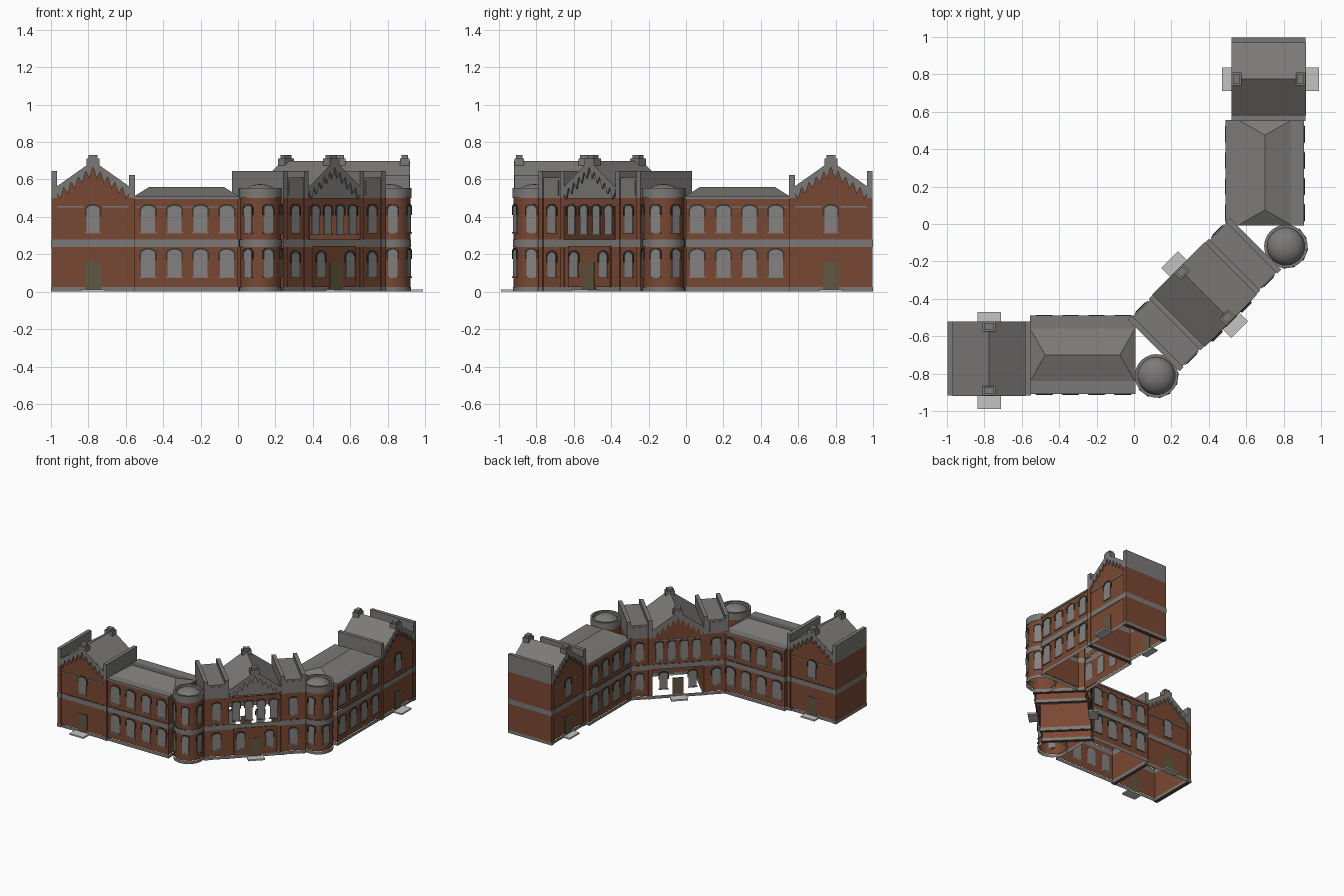
import bpy, math
from mathutils import Matrix, Vector

if "Cube" in bpy.data.objects:
    bpy.data.objects.remove(bpy.data.objects["Cube"])

def mat(name, r, g, b):
    m = bpy.data.materials.new(name)
    m.diffuse_color = (r, g, b, 1)
    m.use_nodes = True
    m.node_tree.nodes["Principled BSDF"].inputs["Base Color"].default_value = m.diffuse_color
    return m

BRICK = mat("brick", 0.19, 0.064, 0.032)
STONE = mat("grey_stone", 0.20, 0.195, 0.185)
GLASS = mat("window_grey", 0.23, 0.225, 0.215)
DARK = mat("dark_arch", 0.045, 0.038, 0.036)
DOOR = mat("olive_door", 0.12, 0.095, 0.05)
STEP = mat("pale_step", 0.55, 0.55, 0.54)

T = lambda x, y, z=0: Matrix.Translation((x, y, z))
R = lambda a: Matrix.Rotation(a, 4, 'Z')

def make(name, verts, faces, m, M):
    me = bpy.data.meshes.new(name)
    me.from_pydata([M @ Vector(v) for v in verts], [], faces)
    me.materials.append(m)
    ob = bpy.data.objects.new(name, me)
    bpy.context.collection.objects.link(ob)
    return ob

def prism(name, pts, y0, y1, m, M):
    """x-z profile (counter-clockwise seen from the front) extruded from y0 to y1"""
    n = len(pts)
    v = [(x, y0, z) for x, z in pts] + [(x, y1, z) for x, z in pts]
    f = [tuple(range(n)), tuple(reversed(range(n, 2 * n)))]
    f += [(i, i + n, (i + 1) % n + n, (i + 1) % n) for i in range(n)]
    return make(name, v, f, m, M)

def box(name, x0, x1, y0, y1, z0, z1, m, M):
    return prism(name, [(x0, z0), (x1, z0), (x1, z1), (x0, z1)], y0, y1, m, M)

def ring(name, pts, z0, z1, m, M, sides=None):
    """open wall sheet around a plan outline, optionally only some sides"""
    n = len(pts)
    v = [(x, y, z0) for x, y in pts] + [(x, y, z1) for x, y in pts]
    f = [(i, (i + 1) % n, (i + 1) % n + n, i + n) for i in (sides or range(n))]
    return make(name, v, f, m, M)

LEVELS = [("plinth", 0, .025, STONE, .004), ("lower_wall", .025, .24, BRICK, 0),
          ("band", .24, .28, STONE, .004), ("upper_wall", .28, .5, BRICK, 0)]

def rect(x0, x1, y0, y1, o=0):
    return [(x0 - o, y0 - o), (x1 + o, y0 - o), (x1 + o, y1 + o), (x0 - o, y1 + o)]

def block(name, x0, x1, y0, y1, M, skip=()):
    """four walls in layers; skip holds (layer, side) pairs left open"""
    for lay, z0, z1, m, o in LEVELS:
        sides = [i for i in range(4) if (lay, i) not in skip]
        ring(f"{name}_{lay}", rect(x0, x1, y0, y1, o), z0, z1, m, M, sides)

def window(name, F, s, z0, z1, w=.07, d=.004):
    """arched pane with dark arch and sill on a facade frame (outside is -y)"""
    def arc(h, zt, rise):
        return [(s + h * math.cos(math.pi * i / 8), zt - rise + rise * math.sin(math.pi * i / 8))
                for i in range(9)]
    inner, outer = arc(w / 2, z1, w * .3), arc(w / 2 + .009, z1 + .01, w * .3 + .01)
    prism(name + "_pane", [(s - w / 2, z0), (s + w / 2, z0)] + inner, -d, .002, GLASS, F)
    zl = z1 - w * .3 - .035
    prism(name + "_arch", [(s + w / 2, zl), (s + w / 2 + .009, zl)] + outer +
          [(s - w / 2 - .009, zl), (s - w / 2, zl)] + inner[::-1], -d - .003, 0, DARK, F)
    box(name + "_sill", s - w / 2 - .006, s + w / 2 + .006, -d - .004, 0, z0 - .008, z0, STONE, F)

def door(name, F, depth, d=.005):
    box(name, -.042, .042, -d, .001, .012, .16, DOOR, F)
    box(name + "_step", -.063, .063, -depth, 0, 0, .012, STEP, F)

def gable(name, F, w, m, back=.003):
    """gable wall with hanging zigzag fringe and a capped finial"""
    line = lambda s: .70 - .14 * abs(s) / w
    prism(name + "_gable", [(-w, .5), (w, .5), (w, .55), (0, .69), (-w, .55)],
          back - .003, back, m, F)
    n = 20
    zig = [(-w + 2 * w * i / n, line(-w + 2 * w * i / n) - .03 - (.05 if i % 2 else 0))
           for i in range(n + 1)]
    prism(name + "_fringe", zig + [(w, .56), (0, .70), (-w, .56)], -.009, 0, STONE, F)
    box(name + "_finial", -.035, .035, -.008, .045, .665, .712, STONE, F)
    box(name + "_finial_cap", -.024, .024, 0, .037, .712, .73, STONE, F)

def roof(name, M, w, d):
    prism(name, [(-w, .545), (0, .685), (w, .545), (w, .56), (0, .70), (-w, .56)],
          -d, d, STONE, M)

def parapet(name, x0, x1, d, top, M):
    box(name + "_pier", x0, x1, -d, d, .003, .5, BRICK, M)
    box(name + "_parapet", x0, x1, -d, d, .5, top, STONE, M)
    for z0, z1 in ((0, .025), (.24, .28)):
        ring(name + "_pier_band", rect(x0, x1, -d, d, .002), z0, z1, STONE, M)

# ---- left end wing
W = T(-.775, -.72)
block("left_wing", -.21, .21, -.19, .19, W)
roof("left_wing_roof", W, .198, .194)
parapet("left_wing_outer", -.223, -.193, .198, .645, W)
parapet("left_wing_inner", .193, .223, .198, .625, W)
for side, a, dep in (("front", 0, .08), ("back", math.pi, .06)):
    F = W @ R(a) @ T(0, -.19)
    n = "left_wing_" + side
    gable(n, F, .195, BRICK)
    door(n + "_door", F, dep)
    window(n + "_window", F, 0, .32, .46)
    for x0, x1 in ((-.19, -.05), (.05, .19)):
        box(n + "_string_course", x0, x1, -.004, 0, .45, .458, STONE, F)

# ---- left link with hipped roof
L = T(-.275, -.70)
block("left_link", -.275, .275, -.205, .205, L)
box("left_link_eaves", -.282, .282, -.21, .21, .495, .51, STONE, L)
make("left_link_hip_roof",
     [(-.28, -.14, .51), (.28, -.14, .51), (.28, .14, .51), (-.28, .14, .51), (-.2, 0, .56), (.2, 0, .56)],
     [(0, 1, 5, 4), (2, 3, 4, 5), (1, 2, 5), (3, 0, 4)], STONE, L)
for side, a in (("front", 0), ("back", math.pi)):
    F = L @ R(a) @ T(0, -.205)
    for i in range(4):
        s = (-.205 + .14 * i) * (1 if a == 0 else -1)
        window(f"left_link_{side}_upper_window", F, s, .32, .46, .075)
        window(f"left_link_{side}_lower_window", F, s, .08, .225, .075)
    box("left_link_string_course", -.27, .27, -.003, 0, .45, .456, STONE, F)

# ---- left corner turret
C = T(.12, -.812)
circ = lambda r: [(r * math.cos(math.tau * i / 32), r * math.sin(math.tau * i / 32)) for i in range(32)]
smooth = []
for lay, z0, z1, m, o in LEVELS + [("parapet", .5, .555, STONE, .006)]:
    smooth.append(ring("left_turret_" + lay, circ(.11 + o), z0, z1, m, C))
smooth.append(ring("left_turret_parapet_inside", circ(.1), .5, .555, STONE, C))
rim = [(x, y, .555) for x, y in circ(.116) + circ(.1)]
make("left_turret_rim", rim, [(i, (i + 1) % 32, (i + 1) % 32 + 32, i + 32) for i in range(32)], STONE, C)
bpy.ops.mesh.primitive_uv_sphere_add(segments=32, ring_count=16, radius=.1)
dome = bpy.context.object
dome.name = "left_turret_dome"
dome.data.transform(C @ T(0, 0, .505) @ Matrix.Diagonal((1, 1, .7, 1)))
dome.data.materials.append(STONE)
smooth.append(dome)
for a in (-37, 22.5, 82):
    F = C @ R(math.radians(a)) @ T(0, -.108)
    window("left_turret_upper_window", F, 0, .32, .46, .05)
    window("left_turret_lower_window", F, 0, .08, .225, .05)
bpy.ops.object.select_all(action='DESELECT')
for ob in smooth:
    ob.select_set(True)
bpy.context.view_layer.objects.active = dome
bpy.ops.object.shade_smooth_by_angle()

# ---- mirror wing, link and turret across the diagonal
DIAG = Matrix(((0, -1, 0, 0), (-1, 0, 0, 0), (0, 0, 1, 0), (0, 0, 0, 1)))
for ob in list(bpy.context.collection.objects):
    me = ob.data.copy()
    me.transform(DIAG)
    me.flip_normals()
    bpy.context.collection.objects.link(
        bpy.data.objects.new(ob.name.replace("left", "right"), me))

# ---- centre building, turned 45 degrees; front upper and rear lower walls are open
K = R(math.pi / 4) @ T(0, -.534)
block("centre", -.195, .195, -.19, .19, K, {("upper_wall", 0), ("lower_wall", 2)})
roof("centre_roof", K, .197, .197)
for sg in (-1, 1):
    x0, x1 = sorted((sg * .195, sg * .38))
    block("centre_side", x0, x1, -.188, .188, K)
    box("centre_side_attic", x0, x1, -.188, .188, .5, .61, STONE, K)
    for c in (.21, .37):
        parapet("centre_side", sg * c - .015, sg * c + .015, .195, .645, K)
for side, a in (("front", 0), ("back", math.pi)):
    F = K @ R(a) @ T(0, -.19)
    n = "centre_" + side
    front = a == 0
    gable(n, F, .195, STONE if front else BRICK, .02 if front else .003)
    if front:
        box(n + "_porch_wall", -.16, .16, -.01, 0, .025, .245, BRICK, F)
        box(n + "_arcade_head", -.195, .195, -.002, .004, .455, .5, BRICK, F)
    else:
        box(n + "_string_course", -.19, .19, -.003, 0, .468, .476, STONE, F)
    d = .015 if front else .004
    door(n + "_door", F, .075, d)
    for s in (-.11, .11):
        window(n + "_lower_window", F, s, .08, .21, .06, d)
    for s in (-.141, -.047, .047, .141):
        window(n + "_upper_window", F, s, .31, .46, .055)
    for s in (-.29, .29):
        G = F @ T(s, .002)
        window(n + "_side_upper_window", G, 0, .32, .46, .06)
        window(n + "_side_lower_window", G, 0, .08, .21, .06)
        box(n + "_side_attic_panel", -.05, .05, -.004, 0, .515, .595, STONE, G)
